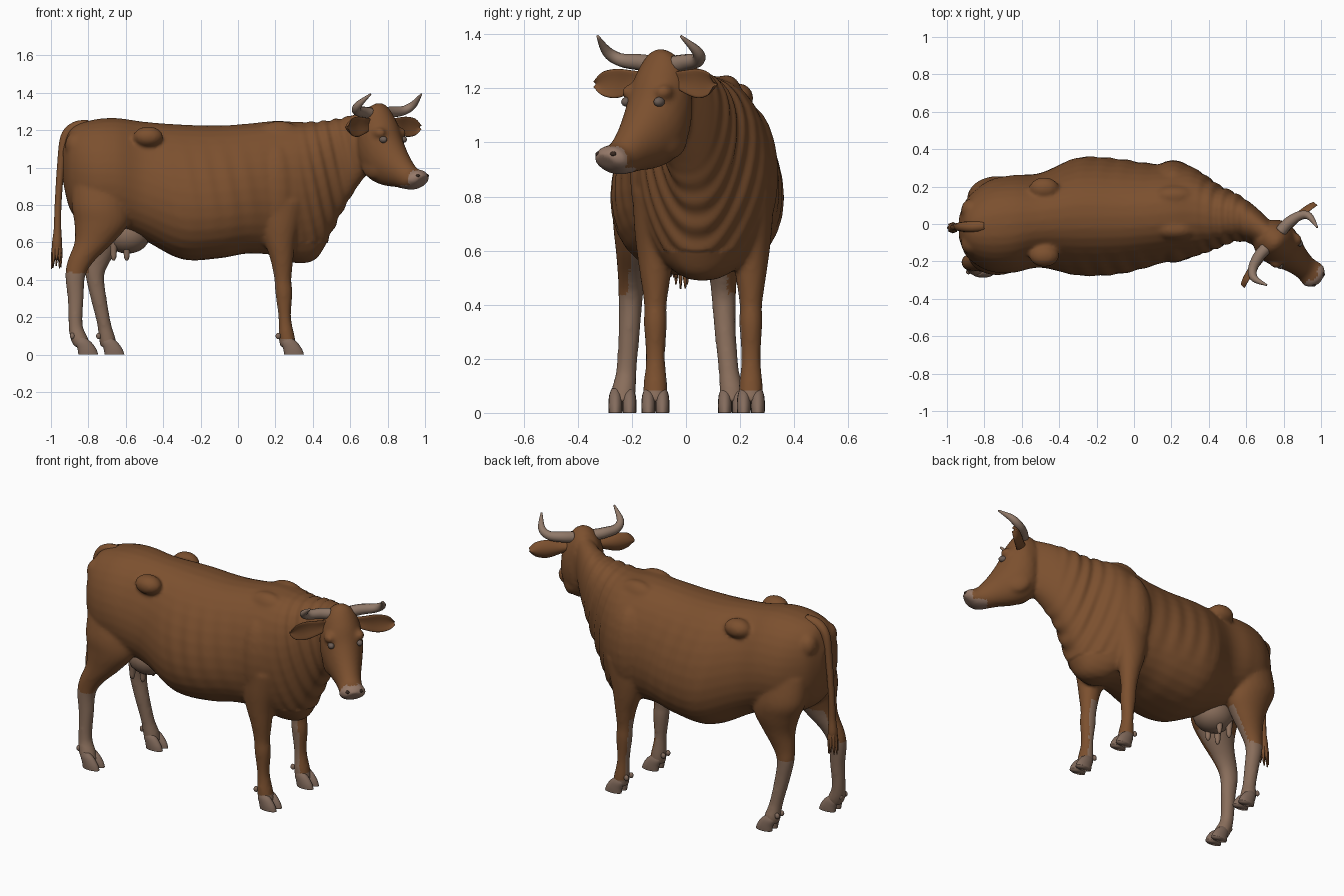
import bpy, bmesh, math, random
from mathutils import Vector, Matrix

if "Cube" in bpy.data.objects:
    bpy.data.objects.remove(bpy.data.objects["Cube"])
random.seed(4)


def material(name, rgb):
    m = bpy.data.materials.new(name)
    m.use_nodes = True
    m.diffuse_color = (*rgb, 1)
    bsdf = m.node_tree.nodes["Principled BSDF"]
    bsdf.inputs["Base Color"].default_value = (*rgb, 1)
    bsdf.inputs["Roughness"].default_value = 0.8
    return m


COAT = material("brown coat", (0.2, 0.08, 0.028))
PALE = material("pale leg hair", (0.25, 0.155, 0.105))
NOSE = material("muzzle skin", (0.3, 0.19, 0.14))
HORN = material("horn", (0.28, 0.19, 0.14))
HOOF = material("hoof", (0.23, 0.15, 0.11))
DARK = material("dark nostril", (0.04, 0.022, 0.015))
LID = material("eye grey", (0.15, 0.11, 0.09))


def spline(rows, k=5):
    """Smoothly interpolate the rows of a section table."""
    out = []
    for i in range(len(rows) - 1):
        a, b, c, d = (rows[max(0, min(len(rows) - 1, i + j))] for j in (-1, 0, 1, 2))
        for s in range(k):
            t = s / k
            out.append([0.5 * (2 * q + (r - p) * t + (2 * p - 5 * q + 4 * r - w) * t ** 2
                               + (3 * q - p - 3 * r + w) * t ** 3)
                        for p, q, r, w in zip(a, b, c, d)])
    return out + [list(rows[-1])]


def loft(bm, rows, point, n=24):
    """Skin rings made by point(row, cos, sin) and cap both ends."""
    angles = [math.tau * i / n for i in range(n)]
    rings = [[bm.verts.new(point(r, math.cos(a), math.sin(a))) for a in angles]
             for r in spline(rows)]
    for r0, r1 in zip(rings, rings[1:]):
        for i in range(n):
            j = (i + 1) % n
            bm.faces.new((r0[i], r0[j], r1[j], r1[i]))
    bm.faces.new(rings[0][::-1])
    bm.faces.new(rings[-1])


def tube(bm, rows, ref, n=12):
    """Round tapered tube along rows of (x, y, z, radius)."""
    pts = spline(rows)
    sections = []
    for i, p in enumerate(pts):
        t = Vector(pts[min(i + 1, len(pts) - 1)][:3]) - Vector(pts[max(i - 1, 0)][:3])
        a = t.cross(Vector(ref)).normalized()
        sections.append((Vector(p[:3]), a, t.cross(a).normalized(), p[3]))
    rings = [[bm.verts.new(c + r * (a * math.cos(math.tau * j / n) + b * math.sin(math.tau * j / n)))
              for j in range(n)] for c, a, b, r in sections]
    for r0, r1 in zip(rings, rings[1:]):
        for i in range(n):
            bm.faces.new((r0[i], r0[i - 1], r1[i - 1], r1[i]))
    bm.faces.new(rings[0])
    bm.faces.new(rings[-1][::-1])


def blob(bm, centre, size, turn=0.0):
    m = Matrix.Translation(centre) @ Matrix.Rotation(turn, 4, 'Z') @ Matrix.Diagonal((*size, 1))
    bmesh.ops.create_uvsphere(bm, u_segments=20, v_segments=12, radius=1, matrix=m)


def finish(bm, name, mats):
    bmesh.ops.recalc_face_normals(bm, faces=bm.faces)
    mesh = bpy.data.meshes.new(name)
    bm.to_mesh(mesh)
    bm.free()
    for m in mats:
        mesh.materials.append(m)
    mesh.shade_smooth()
    ob = bpy.data.objects.new(name, mesh)
    bpy.context.collection.objects.link(ob)
    return ob


# Head frame: u runs forward, v to the animal's left
POLL, FWD, LEFT = Vector((0.745, -0.085, 0)), Vector((0.75, -0.66, 0)), Vector((0.66, 0.75, 0))
TURN = math.atan2(-0.66, 0.75)


def head_pos(u, v, z):
    return POLL + FWD * u + LEFT * v + Vector((0, 0, z))


# Trunk and neck: x, top, bottom, centre y, half width, belly fullness
trunk = [(-.935, 1.10, .92, -.02, .06, 0), (-.89, 1.21, .76, -.02, .16, 0),
         (-.78, 1.255, .68, -.01, .24, .05), (-.65, 1.265, .67, 0, .26, .1),
         (-.5, 1.245, .61, .02, .25, .15), (-.3, 1.23, .51, .04, .31, .18),
         (-.1, 1.225, .515, .04, .305, .18), (.05, 1.235, .54, .045, .28, .15),
         (.2, 1.25, .53, .06, .255, .05), (.3, 1.245, .49, .065, .245, -.05),
         (.4, 1.245, .5, .05, .195, -.15), (.46, 1.25, .57, .04, .16, -.2),
         (.55, 1.265, .75, .035, .125, -.15), (.64, 1.29, .9, -.005, .105, 0),
         (.72, 1.31, 1.0, -.06, .085, 0)]


def trunk_point(r, c, s):
    x, top, bottom, cy, hw, full = r
    side = math.copysign(abs(c) ** 0.85, c)
    return x, cy + hw * side * (1 - full * s), (top + bottom) / 2 + (top - bottom) / 2 * s


# Skull: top u, top z, bottom u, bottom z, half width
skull = [(-.05, 1.325, -.1, 1.12, .07), (.03, 1.345, -.08, 1.0, .11), (.1, 1.26, -.03, .935, .118),
         (.145, 1.16, .05, .905, .1), (.205, 1.065, .14, .895, .075), (.265, 1.0, .2, .885, .066),
         (.315, .985, .26, .882, .074), (.342, .955, .305, .905, .05)]


def skull_point(r, c, s):
    tu, tz, bu, bz, hw = r
    return head_pos((tu + bu) / 2 + (tu - bu) / 2 * s, hw * c, (tz + bz) / 2 + (tz - bz) / 2 * s)


# Legs: x, y, z, radius along x, radius along y
legs = {
    "right_hind": [(-.74, -.13, .95, .15, .1), (-.735, -.155, .8, .155, .115), (-.73, -.17, .7, .145, .1),
                   (-.77, -.185, .6, .105, .075), (-.84, -.2, .5, .072, .052), (-.87, -.205, .42, .054, .045),
                   (-.868, -.21, .3, .043, .04), (-.868, -.22, .16, .038, .038), (-.85, -.23, .09, .048, .045),
                   (-.83, -.235, .04, .045, .045)],
    "left_hind": [(-.74, .12, .95, .15, .1), (-.735, .14, .8, .155, .115), (-.71, .145, .7, .14, .1),
                  (-.72, .14, .6, .1, .075), (-.75, .138, .5, .068, .052), (-.765, .14, .42, .05, .045),
                  (-.745, .145, .3, .043, .04), (-.715, .158, .16, .038, .038), (-.7, .168, .09, .045, .045),
                  (-.69, .17, .04, .045, .045)]}
for name, y in (("right_front", -.113), ("left_front", .24)):
    legs[name] = [(.23, y, .82, .13, .085), (.225, y, .7, .105, .08), (.225, y, .6, .082, .07),
                  (.235, y, .5, .06, .056), (.24, y, .4, .046, .042), (.245, y, .33, .046, .043),
                  (.25, y, .2, .034, .036), (.26, y, .1, .043, .045), (.27, y, .04, .045, .045)]


def leg_point(r, c, s):
    return r[0] + r[3] * c, r[1] + r[4] * s, r[2]


# Ears: v, u, z, half height, half thickness
ear = [(.07, .0, 1.235, .025, .022), (.13, .01, 1.225, .042, .02), (.2, .015, 1.218, .054, .016),
       (.26, .025, 1.217, .043, .013), (.295, .035, 1.215, .01, .008)]

# One skin made from the overlapping masses
bm = bmesh.new()
loft(bm, trunk, trunk_point, 32)
loft(bm, skull, skull_point)
for rows in legs.values():
    loft(bm, rows, leg_point)
for side in (-1, 1):
    blob(bm, (.21, .067 + side * .16, .88), (.12, .115, .26))       # shoulder
    blob(bm, (.22, .06 + side * .09, 1.17), (.12, .06, .08))        # shoulder blade
    blob(bm, (-.48, .01 + side * .18, 1.165), (.08, .06, .055))     # hip bone
    blob(bm, (-.87, -.015 + side * .09, 1.12), (.055, .06, .07))    # pin bone
    blob(bm, head_pos(.085, side * .083, 1.185), (.04, .03, .03), TURN)  # brow
    blob(bm, head_pos(.03, side * .07, 1.02), (.08, .035, .08), TURN)    # cheek
body = finish(bm, "body", [COAT, PALE, NOSE])
bpy.context.view_layer.objects.active = body
body.select_set(True)
mod = body.modifiers.new("merge", 'REMESH')
mod.mode, mod.voxel_size = 'VOXEL', 0.011
soft = body.modifiers.new("soften", 'SMOOTH')
soft.factor, soft.iterations = 0.5, 7
for m in ("merge", "soften"):
    bpy.ops.object.modifier_apply(modifier=m)

# Neck folds and faint ribs
mesh = body.data
normals = [v.normal.copy() for v in mesh.vertices]
for v, n in zip(mesh.vertices, normals):
    x, y, z = v.co
    neck = max(0, 1 - ((x - .48) / .16) ** 2) * (z > .6)
    ribs = max(0, 1 - ((x + .1) / .3) ** 2) * max(0, 1 - ((z - .9) / .25) ** 2)
    v.co += n * (.005 * neck * math.sin(95 * x + 22 * z) + .003 * ribs * math.sin(60 * x + 12 * z))

# Pale lower legs and muzzle
for p in mesh.polygons:
    c, n = p.center, p.normal
    outer = 1 if c.y > (.06 if c.x > 0 else -.03) else -1
    u = (c - POLL).dot(FWD)
    p.material_index = 0
    if c.x < -.58 and c.z < .64:
        inward = n.x * .6 - n.y * outer * .8
        p.material_index = int(c.z < .44 or inward > .25)
    elif .1 < c.x < .4 and c.z < .46:
        p.material_index = int(c.z < .08 or n.x * .75 + n.y * outer * .65 < -.3)
    elif c.x > .8 and c.z < .985 and (u > .28 or (u > .2 and c.z < .905)):
        p.material_index = 2
mesh.shade_smooth()

# Cloven hooves with dewclaws
claw = [(.02, 0, .053, .025), (.012, .03, .05, .026), (-.005, .065, .042, .023), (-.015, .09, .02, .014)]
for name, rows in legs.items():
    bm = bmesh.new()
    lx, ly = rows[-1][:2]
    for side in (-1, 1):
        loft(bm, claw, lambda r, c, s: (lx + .01 + r[0] + r[2] * c, ly + side * .026 + r[3] * s, r[1]), 16)
        blob(bm, (lx - .055, ly + side * .022, .1), (.014, .012, .017))
    finish(bm, name + "_hoof", [HOOF])

# Ears, horns, eyes and nostrils
for side, word in ((-1, "right"), (1, "left")):
    bm = bmesh.new()
    loft(bm, ear, lambda r, c, s: head_pos(r[1] + r[4] * c + .02 * s * s, side * r[0], r[2] + r[3] * s), 20)
    finish(bm, word + "_ear", [COAT])
    bm = bmesh.new()
    path = [(0, .06, 1.29, .032), (.0, .12, 1.297, .03), (.02, .19, 1.305, .025),
            (.06, .222, 1.335, .02), (.133, .205, 1.393, .005)]
    tube(bm, [(*head_pos(u, side * v, z), r) for u, v, z, r in path], FWD)
    finish(bm, word + "_horn", [HORN])
    bm = bmesh.new()
    blob(bm, head_pos(.112, side * .08, 1.15), (.024, .018, .018), TURN)
    finish(bm, word + "_eye", [LID])
    bm = bmesh.new()
    blob(bm, head_pos(.318, side * .036, .957), (.014, .013, .01), TURN)
    finish(bm, word + "_nostril", [DARK])

# Udder with four teats
bm = bmesh.new()
blob(bm, (-.59, -.01, .64), (.12, .11, .1))
blob(bm, (-.5, -.01, .665), (.1, .09, .06))
for x in (-.665, -.595):
    for y in (-.06, .04):
        tube(bm, [(x, y, .6, .022), (x, y, .55, .017), (x, y, .52, .014), (x, y, .503, .006)], (0, 1, 0))
finish(bm, "udder", [PALE])

# Tail and its tuft of hair
bm = bmesh.new()
tube(bm, [(-.8, -.01, 1.225, .03), (-.87, -.015, 1.215, .03), (-.925, -.015, 1.16, .025),
          (-.948, -.015, 1.0, .02), (-.962, -.017, .8, .018), (-.965, -.02, .67, .02),
          (-.968, -.02, .58, .027), (-.97, -.02, .51, .01)], (0, 1, 0))
for i in range(8):
    a = math.tau * i / 8
    dx, dy = math.cos(a) * .025, math.sin(a) * .025
    tube(bm, [(-.966, -.02, .64, .012), (-.968 + dx * .7, -.02 + dy * .7, .56, .012),
              (-.972 + dx, -.02 + dy, .455 + random.uniform(0, .05), .003)], (0, 1, 0), 8)
finish(bm, "tail", [COAT])
